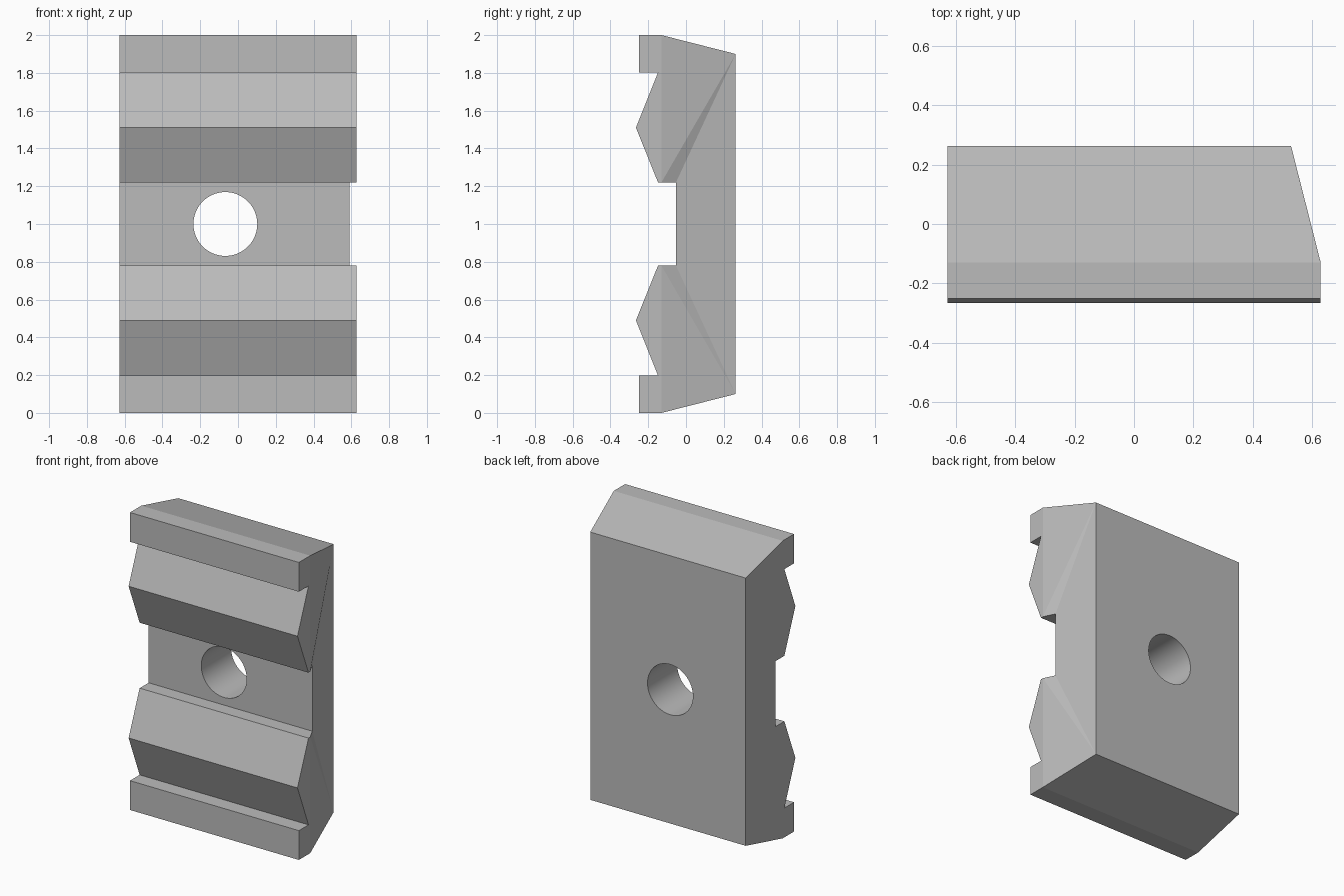
import bpy
import bmesh
import math

cube = bpy.data.objects.get("Cube")
if cube:
    bpy.data.objects.remove(cube, do_unlink=True)

grey = bpy.data.materials.new("plain grey")
grey.use_nodes = True
colour = (0.5, 0.5, 0.5, 1)
grey.diffuse_color = colour
grey.node_tree.nodes["Principled BSDF"].inputs["Base Color"].default_value = colour

SIDE = 0.628
# Upper half of the side profile, from back to channel: (y, z, x of the bevelled end)
half = [(0.263, 1.9, 0.528), (-0.13, 2, SIDE), (-0.25, 2, SIDE), (-0.25, 1.803, SIDE),
        (-0.148, 1.803, SIDE), (-0.265, 1.51, SIDE), (-0.148, 1.22, SIDE),
        (-0.13, 1.22, SIDE), (-0.053, 1.22, 0.59)]
profile = half + [(y, 2 - z, x) for y, z, x in reversed(half)]
n = len(profile)

# Block body: profile swept along x, with a sloped right-hand end
bm = bmesh.new()
flat = [bm.verts.new((-SIDE, y, z)) for y, z, x in profile]
bevel = [bm.verts.new((x, y, z)) for y, z, x in profile]
for i in range(n):
    j = (i + 1) % n
    bm.faces.new((flat[i], flat[j], bevel[j], bevel[i]))
bm.faces.new(flat)

# Bevelled end: toothed front pads, sloping triangles, and the back strip
for back, top, low, inner, pad in (
        (0, 1, 7, 8, range(1, 8)),
        (n - 1, n - 2, n - 8, n - 9, range(n - 8, n - 1))):
    bm.faces.new([bevel[i] for i in pad])
    bm.faces.new((bevel[back], bevel[top], bevel[low]))
    bm.faces.new((bevel[back], bevel[low], bevel[inner]))
bm.faces.new((bevel[0], bevel[8], bevel[n - 9], bevel[n - 1]))
bmesh.ops.recalc_face_normals(bm, faces=bm.faces[:])

mesh = bpy.data.meshes.new("clamp_block")
bm.to_mesh(mesh)
bm.free()
block = bpy.data.objects.new("clamp_block", mesh)
bpy.context.collection.objects.link(block)
mesh.materials.append(grey)

# Round bolt hole through the middle
bpy.ops.mesh.primitive_cylinder_add(vertices=64, radius=0.169, depth=2,
                                    location=(-0.067, 0, 1),
                                    rotation=(math.pi / 2, 0, 0))
cutter = bpy.context.object
cutter.name = "hole_cutter"
cutter.data.materials.append(grey)

bpy.context.view_layer.objects.active = block
cut = block.modifiers.new("bolt_hole", "BOOLEAN")
cut.operation = "DIFFERENCE"
cut.solver = "EXACT"
cut.object = cutter
bpy.ops.object.modifier_apply(modifier=cut.name)
bpy.data.objects.remove(cutter, do_unlink=True)

# Smooth hole wall, crisp edges elsewhere
bpy.ops.object.select_all(action="DESELECT")
block.select_set(True)
bpy.ops.object.shade_smooth_by_angle(angle=math.radians(10))
